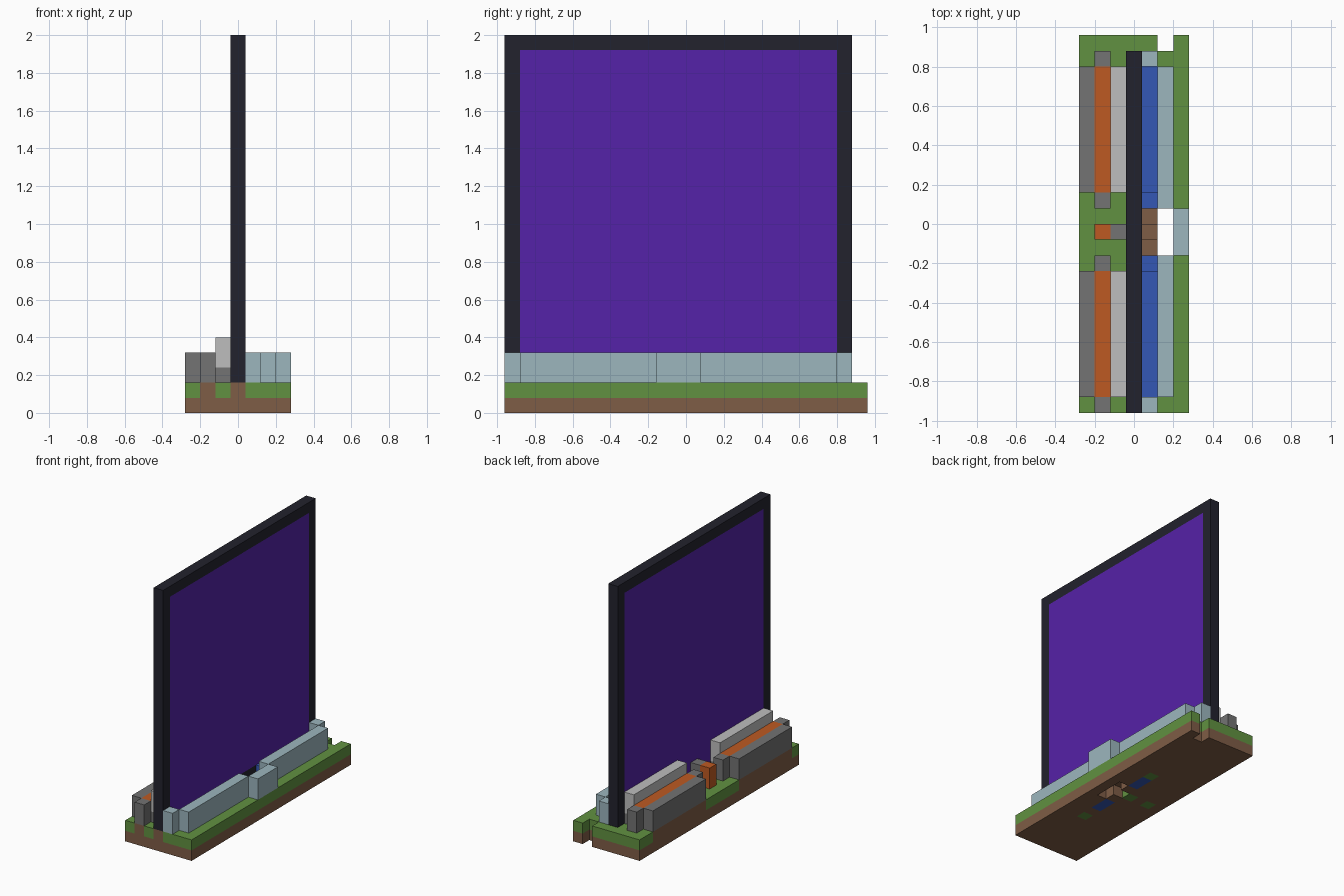
import bpy, bmesh
from mathutils import Vector

cube = bpy.data.objects.get("Cube")
if cube:
    bpy.data.objects.remove(cube, do_unlink=True)

CELL = 0.08
ORIGIN = Vector((-0.28, -0.96, 0))


def material(name, hexcode):
    srgb = [int(hexcode[i:i + 2], 16) / 255 for i in (0, 2, 4)]
    col = [c / 12.92 if c < 0.04045 else ((c + 0.055) / 1.055) ** 2.4 for c in srgb] + [1]
    m = bpy.data.materials.new(name)
    m.use_nodes = True
    m.diffuse_color = col
    m.node_tree.nodes["Principled BSDF"].inputs["Base Color"].default_value = col
    return m


obsidian = material("dark_obsidian", "22222D")
purple = material("portal_purple", "5522A8")
grass = material("grass_green", "619141")
dirt = material("dirt_brown", "7F5D46")
glass = material("pale_glass", "9CB6BE")
water_blue = material("water_blue", "3457B5")
lava_orange = material("lava_orange", "BE5A22")
stone = material("dark_stone", "737373")
pale_stone = material("pale_stone", "BEBEBE")


def cells(*boxes):
    """All grid cells inside boxes given as (x range, y range, z range)."""
    return {(x, y, z) for bx, by, bz in boxes
            for x in range(*bx) for y in range(*by) for z in range(*bz)}


def build(name, paint):
    """Mesh the outer faces of a {cell: material} block set."""
    bm = bmesh.new()
    mats = list(dict.fromkeys(paint.values()))
    for cell, mat in paint.items():
        for axis in range(3):
            for side in (0, 1):
                near = list(cell)
                near[axis] += 2 * side - 1
                if tuple(near) in paint:
                    continue
                u, v = (axis + 1) % 3, (axis + 2) % 3
                loop = []
                for du, dv in ((0, 0), (1, 0), (1, 1), (0, 1)):
                    p = Vector(cell)
                    p[axis] += side
                    p[u] += du
                    p[v] += dv
                    loop.append(bm.verts.new(ORIGIN + p * CELL))
                face = bm.faces.new(loop if side else loop[::-1])
                face.material_index = mats.index(mat)
    bmesh.ops.remove_doubles(bm, verts=bm.verts, dist=CELL / 100)
    bmesh.ops.dissolve_limit(bm, angle_limit=0.01, verts=bm.verts, edges=bm.edges,
                             delimit={"MATERIAL"})
    mesh = bpy.data.meshes.new(name)
    bm.to_mesh(mesh)
    bm.free()
    for m in mats:
        mesh.materials.append(m)
    bpy.context.collection.objects.link(bpy.data.objects.new(name, mesh))


def part(name, mat, *boxes):
    build(name, dict.fromkeys(cells(*boxes), mat))


ROWS = ((1, 9 + 1 - 1), (14, 22))      # the two channel runs along the length
LOW, TALL = (2, 3), (2, 4)             # one and two cells above the ground

# Ground: dirt slab, grass layer, dirt under the stonework and frame
ground = dict.fromkeys(cells(((0, 7), (0, 24), (0, 1))), dirt)
ground.update(dict.fromkeys(cells(((0, 7), (0, 24), (1, 2))), grass))
under = [((0, 3), row, (1, 2)) for row in ROWS]
under += [((1, 2), (y, y + 1), (1, 2)) for y in (0, 9, 13, 22)]
under += [((3, 4), (0, 23), (1, 2)), ((1, 3), (11, 12), (1, 2)), ((4, 5), (11, 12), (1, 2))]
ground.update(dict.fromkeys(cells(*under), dirt))
for x, y in ((1, 11), (3, 11), (4, 15), (4, 6)):
    ground[(x, y, 0)] = grass

# Open shaft, end notch, trench and water drops cut out of the ground
drops = [((4, 5), (8, 10), (0, 2)), ((4, 5), (13, 15), (0, 2))]
holes = cells(((5, 6), (10, 13), (0, 2)), ((5, 6), (23, 24), (0, 2)),
              ((4, 5), (11, 12), (0, 1)), ((4, 5), (10, 11), (1, 2)),
              ((4, 5), (12, 13), (1, 2)), *drops)
build("ground", {c: m for c, m in ground.items() if c not in holes})

# Portal frame and its glowing pane
pane = ((3, 4), (1, 22), (3, 24))
frame = cells(((3, 4), (0, 23), (2, 25))) - cells(pane)
build("portal_frame", dict.fromkeys(frame, obsidian))
part("portal_pane", purple, pane)

# Water side: glass walls, end posts, centre screen and the channel
part("glass_walls", glass, ((5, 6), (1, 10), TALL), ((5, 6), (13, 22), TALL),
     ((4, 5), (0, 1), TALL), ((4, 5), (22, 23), TALL), ((6, 7), (10, 13), TALL))
part("water_channel", water_blue, *[((4, 5), row, LOW) for row in ROWS], *drops)

# Lava side: stone walls, posts, pale back walls and the channel
part("stone_walls", stone, *[((0, 1), row, TALL) for row in ROWS],
     *[((1, 2), (y, y + 1), TALL) for y in (0, 9, 13, 22)],
     *[((2, 3), row, LOW) for row in ROWS], ((2, 3), (11, 12), TALL))
part("pale_back_walls", pale_stone, *[((2, 3), row, (3, 5)) for row in ROWS])
part("lava_channel", lava_orange, *[((1, 2), row, TALL) for row in ROWS],
     ((1, 2), (11, 12), TALL))
